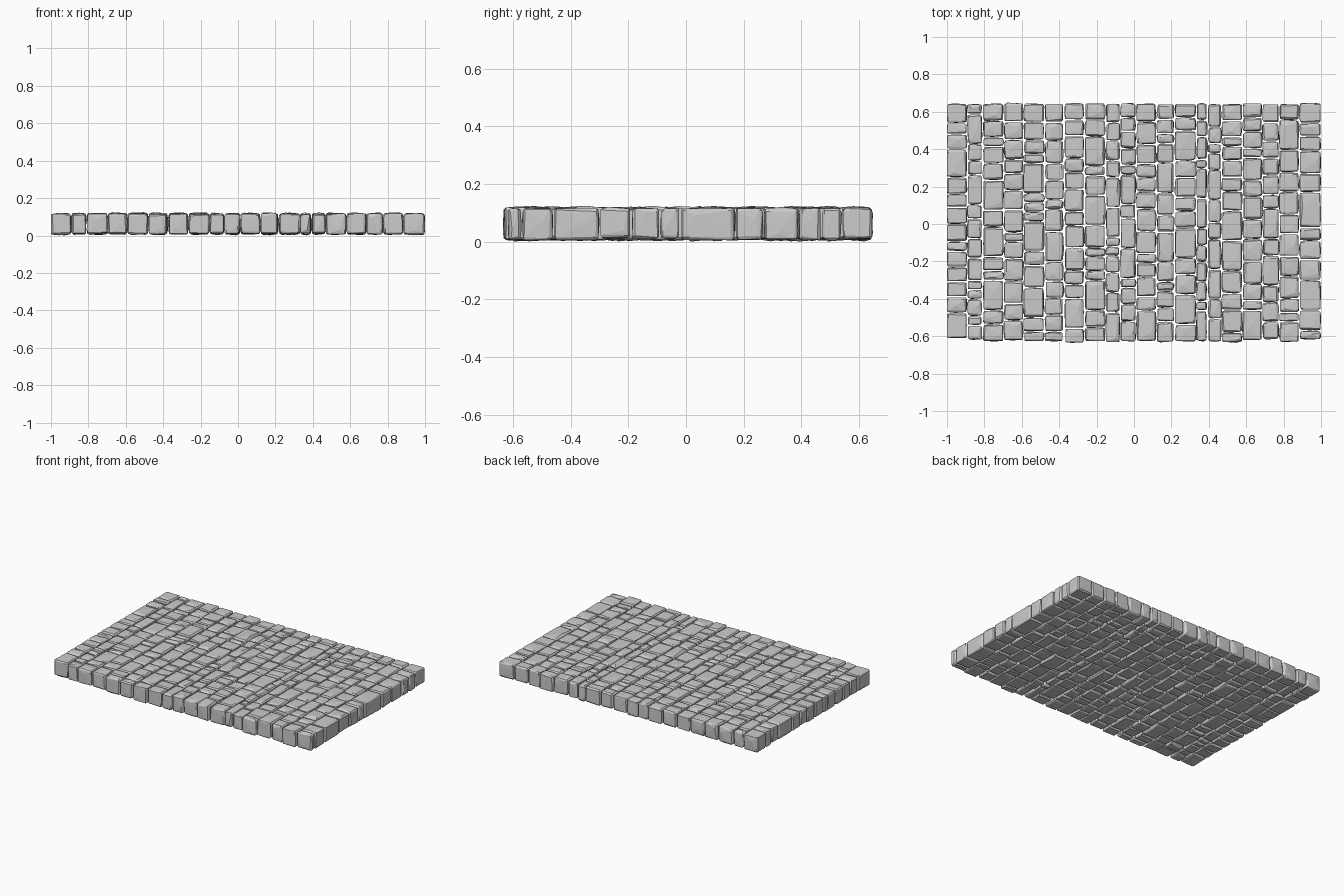
import bpy, bmesh, random
from mathutils import Vector

if "Cube" in bpy.data.objects:
    bpy.data.objects.remove(bpy.data.objects["Cube"])

random.seed(14)

# left and right limits of each stone column
COLUMNS = [(-1, -.895), (-.888, -.815), (-.805, -.70), (-.693, -.595), (-.588, -.483),
           (-.473, -.38), (-.368, -.27), (-.26, -.156), (-.148, -.078), (-.07, .008),
           (.015, .115), (.125, .212), (.222, .33), (.336, .388), (.398, .464),
           (.472, .576), (.583, .683), (.69, .773), (.78, .88), (.887, .997)]

# joints readable on the two outer columns
JOINTS = {
    0: [-.61, -.475, -.39, -.31, -.23, -.145, -.095, 0, .09, .16, .25, .40, .48, .54, .64],
    19: [-.615, -.57, -.46, -.30, -.19, -.09, -.02, .17, .27, .39, .47, .54, .645],
}
GAP = .004
Z0, Z1 = .012, .115


def random_joints():
    """Irregular stone lengths along one column."""
    y = random.uniform(-.635, -.612)
    top = random.uniform(.638, .645)
    cuts = [y]
    while top - y > .20:
        y += random.choice([.05, .075, .09, .105, .12, .16])
        cuts.append(y)
    if top - y > .14:
        cuts.append((y + top) / 2)
    return cuts + [top]


def add_stone(bm, lo, hi):
    """Rough block: hull of a box with chipped corners and slightly swollen faces."""
    centre, half = (lo + hi) / 2, (hi - lo) / 2
    pts = []
    # three points around every chipped corner
    for sx in (-1, 1):
        for sy in (-1, 1):
            for sz in (-1, 1):
                s = (sx, sy, sz)
                for axis in range(3):
                    p = centre.copy()
                    for a in range(3):
                        chip = 0 if a == axis else random.uniform(.003, .011)
                        p[a] += s[a] * (half[a] - min(chip, half[a] * .4))
                    pts.append(p)
    # uneven swelling on each face, giving broken facets
    for axis in range(3):
        for sign in (-1, 1):
            for _ in range(2):
                p = centre.copy()
                for a in range(3):
                    p[a] += half[a] * random.uniform(-.85, .85)
                swell = random.uniform(-.004, .006)
                p[axis] = centre[axis] + sign * (half[axis] + swell)
                pts.append(p)
    for p in pts:
        p.x = max(-1, min(1, p.x))
        p.z = max(0, p.z)
    verts = [bm.verts.new(p) for p in pts]
    hull = bmesh.ops.convex_hull(bm, input=verts)
    loose = {v for v in hull["geom_interior"] + hull["geom_unused"]
             if isinstance(v, bmesh.types.BMVert)}
    bmesh.ops.delete(bm, geom=list(loose), context='VERTS')


# stone columns, each a row of separate blocks
for i, (x0, x1) in enumerate(COLUMNS):
    bm = bmesh.new()
    cuts = JOINTS.get(i) or random_joints()
    for a, b in zip(cuts, cuts[1:]):
        dz = 0 if i in JOINTS else random.uniform(-.003, .004)
        j = random.uniform(-.002, .002) if i not in JOINTS else 0
        g0 = 0 if a == cuts[0] else GAP
        g1 = 0 if b == cuts[-1] else GAP
        dlow = random.uniform(-.006, .002)
        add_stone(bm, Vector((x0 + j, a + g0, Z0 + dlow)),
                  Vector((x1 + j, b - g1, Z1 + dz)))
    bmesh.ops.recalc_face_normals(bm, faces=bm.faces[:])
    mesh = bpy.data.meshes.new(f"stone_column_{i + 1:02d}")
    bm.to_mesh(mesh)
    bm.free()
    obj = bpy.data.objects.new(mesh.name, mesh)
    bpy.context.collection.objects.link(obj)
